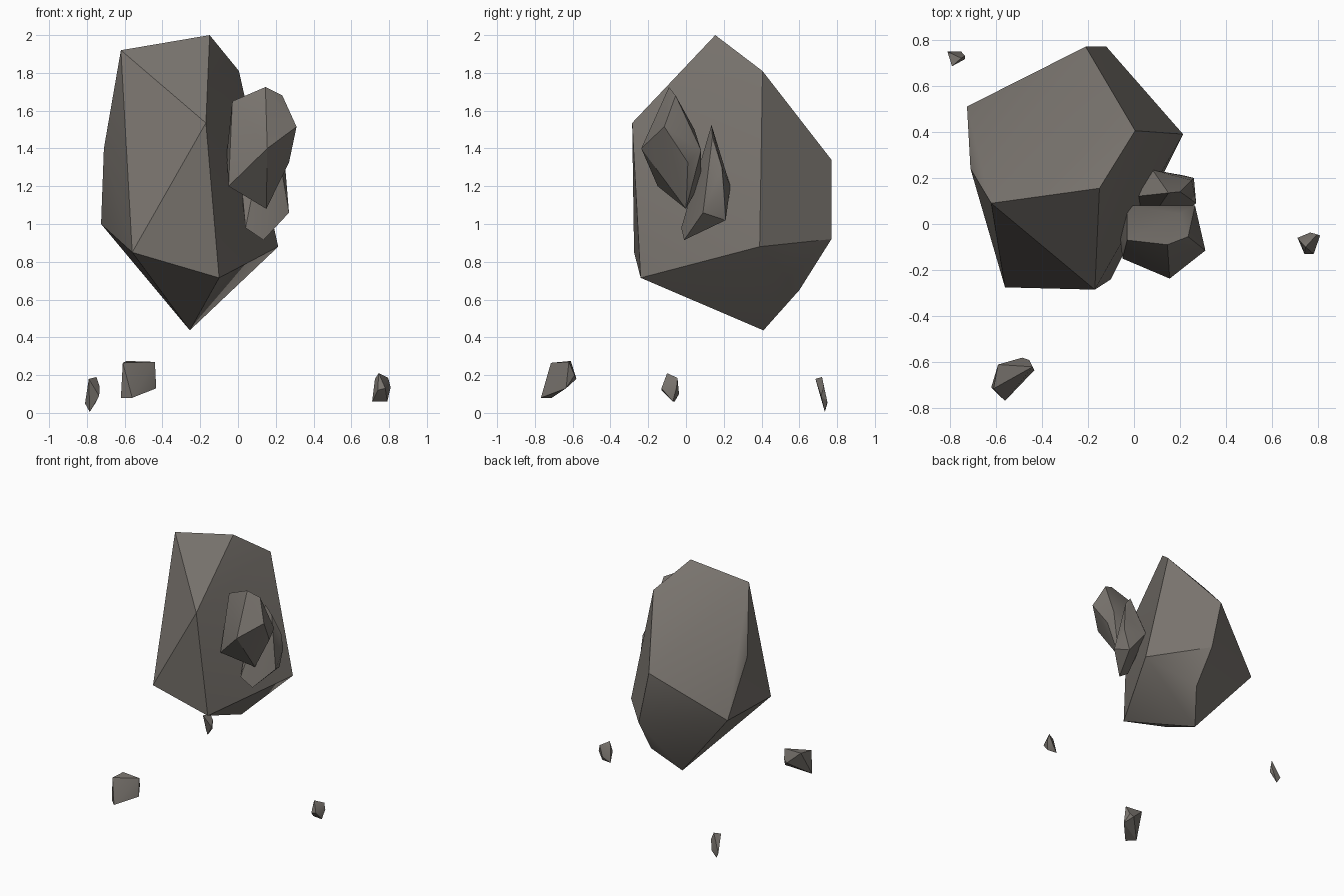
import bpy, bmesh, math

stone = bpy.data.materials.new("warm grey stone")
stone.diffuse_color = (0.19, 0.173, 0.155, 1)


def rock(name, corners):
    """Faceted stone: the convex hull of a few corner points."""
    bm = bmesh.new()
    for c in corners:
        bm.verts.new(c)
    hull = bmesh.ops.convex_hull(bm, input=bm.verts[:])
    spare = {g for g in hull["geom_interior"] + hull["geom_unused"]
             if isinstance(g, bmesh.types.BMVert)}
    bmesh.ops.delete(bm, geom=list(spare), context='VERTS')
    bmesh.ops.recalc_face_normals(bm, faces=bm.faces[:])
    # Soften only the shallow creases, keep the hard facets
    for f in bm.faces:
        f.smooth = True
    for e in bm.edges:
        e.smooth = e.calc_face_angle(0) < math.radians(30)
    mesh = bpy.data.meshes.new(name)
    bm.to_mesh(mesh)
    bm.free()
    mesh.materials.append(stone)
    obj = bpy.data.objects.new(name, mesh)
    bpy.context.collection.objects.link(obj)
    return obj


# Main floating boulder
rock("boulder", [
    (-.15, .155, 2.0), (-.62, .09, 1.92), (.005, .405, 1.81),
    (-.71, .24, 1.40), (-.725, .51, 1.0), (-.21, .77, 1.34),
    (-.12, .77, .92), (.213, .39, .88), (-.17, -.285, 1.535),
    (-.56, -.275, .85), (-.10, -.24, .715), (-.11, .60, .65),
    (-.255, .41, .437)])

# Two stones stuck to its right side
rock("upper_side_stone", [
    (.145, -.09, 1.725), (.235, -.055, 1.68), (.31, -.115, 1.515),
    (.155, -.237, 1.40), (-.05, -.15, 1.20), (.15, .0, 1.08),
    (-.06, -.065, 1.37), (-.03, -.07, 1.65), (.27, .01, 1.325),
    (.265, .08, 1.39), (-.03, .08, 1.36), (.1, .08, 1.23), (.2, .045, 1.5)])
rock("lower_side_stone", [
    (.15, .135, 1.525), (.20, .14, 1.46), (.25, .19, 1.3),
    (.26, .2, 1.18), (.27, .09, 1.06), (.22, .21, 1.02),
    (.135, -.01, .915), (.04, -.025, .98), (.08, .235, 1.2),
    (.01, .16, 1.25), (.01, .12, 1.3), (.05, .05, 1.18)])

# Small chips below
rock("front_chip", [
    (-.61, -.715, .265), (-.59, -.61, .275), (-.44, -.62, .27),
    (-.433, -.635, .13), (-.56, -.768, .08), (-.62, -.71, .08),
    (-.485, -.58, .18), (-.455, -.59, .2)])
rock("right_chip", [
    (.745, -.1, .21), (.795, -.045, .185), (.808, -.05, .135),
    (.79, -.07, .06), (.71, -.06, .06), (.765, -.037, .1),
    (.78, -.13, .13), (.74, -.13, .12), (.725, -.08, .18)])
rock("back_chip", [
    (-.79, .685, .18), (-.75, .72, .19), (-.733, .73, .14),
    (-.735, .715, .09), (-.785, .735, .005), (-.81, .748, .05),
    (-.75, .748, .06)])
